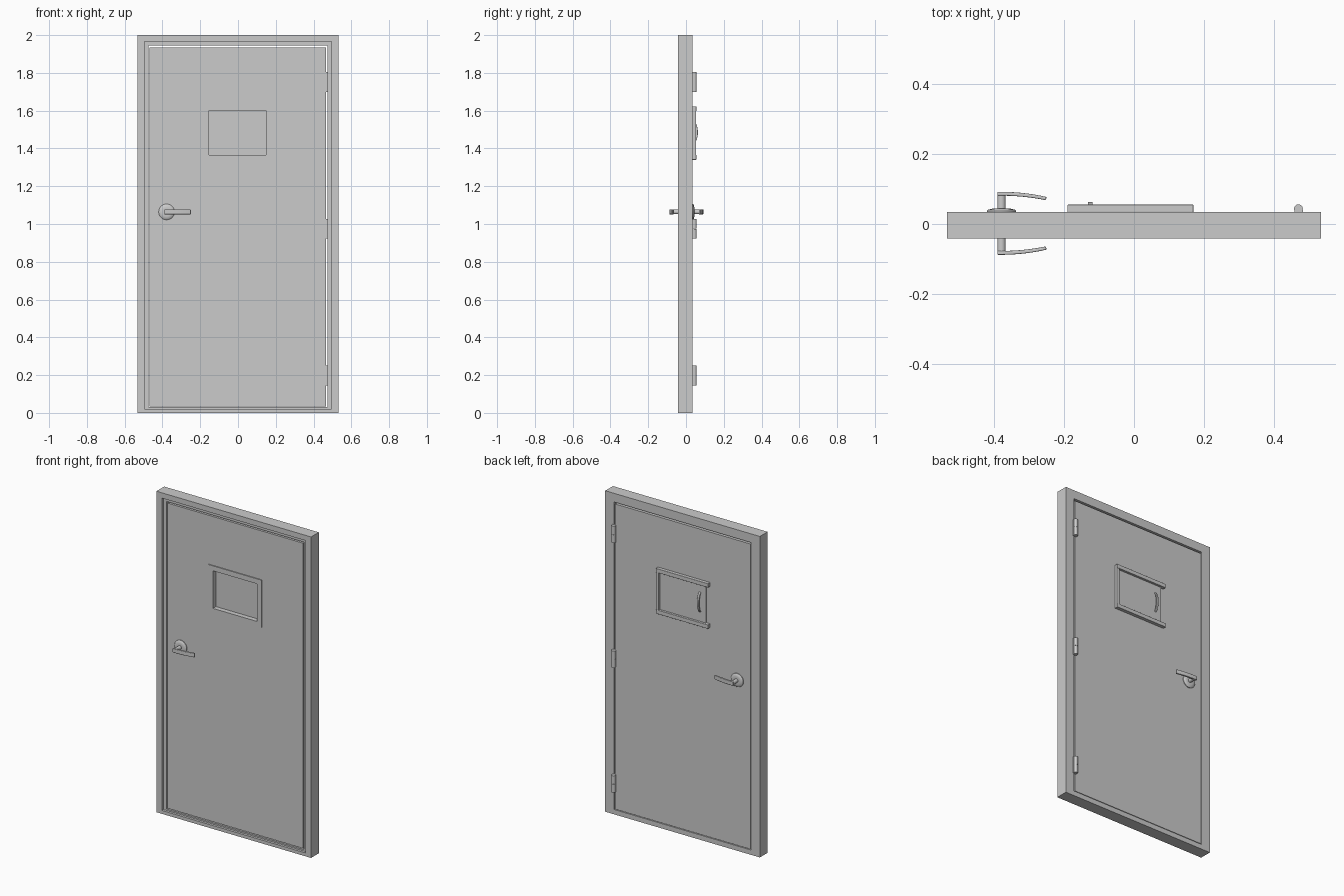
import bpy, bmesh, math
from mathutils import Matrix

if "Cube" in bpy.data.objects:
    bpy.data.objects.remove(bpy.data.objects["Cube"])


def finish(name, bm, bevel=0.0, smooth=False):
    bmesh.ops.recalc_face_normals(bm, faces=bm.faces[:])
    me = bpy.data.meshes.new(name)
    bm.to_mesh(me)
    bm.free()
    ob = bpy.data.objects.new(name, me)
    bpy.context.collection.objects.link(ob)
    if bevel:
        m = ob.modifiers.new("bevel", 'BEVEL')
        m.width, m.segments, m.limit_method = bevel, 3, 'ANGLE'
    if smooth:
        bpy.ops.object.select_all(action='DESELECT')
        ob.select_set(True)
        bpy.context.view_layer.objects.active = ob
        bpy.ops.object.shade_smooth_by_angle(angle=math.radians(35))
    return ob


def rect_ring(name, rings):
    """Closed rectangular frame; each ring is (x0, x1, z0, z1, y)."""
    bm = bmesh.new()
    loops = [[bm.verts.new((x, y, z)) for x, z in ((a, c), (b, c), (b, d), (a, d))]
             for a, b, c, d, y in rings]
    for i, r in enumerate(loops):
        n = loops[(i + 1) % len(loops)]
        for k in range(4):
            j = (k + 1) % 4
            bm.faces.new((r[k], r[j], n[j], n[k]))
    return finish(name, bm)


def box(name, x0, x1, y0, y1, z0, z1, bevel=0.0):
    bm = bmesh.new()
    bmesh.ops.create_cube(bm, size=1)
    for v in bm.verts:
        v.co = ((x0 + x1) / 2 + v.co.x * (x1 - x0),
                (y0 + y1) / 2 + v.co.y * (y1 - y0),
                (z0 + z1) / 2 + v.co.z * (z1 - z0))
    return finish(name, bm, bevel)


def prism(name, pts, vec, bevel=0.0):
    """Extrude a 3D outline along vec."""
    bm = bmesh.new()
    f = bm.faces.new([bm.verts.new(p) for p in pts])
    r = bmesh.ops.extrude_face_region(bm, geom=[f])
    bmesh.ops.translate(bm, vec=vec, verts=[e for e in r['geom'] if isinstance(e, bmesh.types.BMVert)])
    return finish(name, bm, bevel, True)


def lathe_y(name, x, z, profile, n=32):
    """Turn (radius, y) points around a y axis through x, z."""
    bm = bmesh.new()
    rings = [[bm.verts.new((x + r * math.cos(t), y, z + r * math.sin(t)))
              for t in (2 * math.pi * k / n for k in range(n))] for r, y in profile]
    for a, b in zip(rings, rings[1:]):
        for k in range(n):
            j = (k + 1) % n
            bm.faces.new((a[k], a[j], b[j], b[k]))
    bm.faces.new(rings[0])
    bm.faces.new(rings[-1])
    return finish(name, bm, 0, True)


FRONT, BACK = -0.042, 0.034
DF, DB = -0.022, 0.033      # door leaf faces

# stepped frame
rect_ring("door_frame", [
    (-0.533, 0.533, 0, 2, FRONT), (-0.495, 0.495, 0.021, 1.967, FRONT),
    (-0.495, 0.495, 0.021, 1.967, -0.027), (-0.473, 0.473, 0.03, 1.946, -0.027),
    (-0.473, 0.473, 0.03, 1.946, BACK), (-0.533, 0.533, 0, 2, BACK)])

# door leaf with a window opening
W = (-0.153, 0.149, 1.366, 1.6)
D = (-0.469, 0.465, 0.034, 1.935)
rect_ring("door_leaf", [D + (DF,), W + (DF,), W + (DB,), D + (DB,)])

# window trim on the front and pane inside
T = (-0.185, 0.181, 1.335, 1.631)
rect_ring("window_trim", [T + (DF,), T + (DF - 0.006,), W + (DF - 0.006,), W + (DF,)])
box("window_pane", W[0], W[1], 0.002, 0.008, W[2], W[3])

# sliding shutter on the back: rails, end stop, plate, grip
for nm, z in (("upper", 1.597), ("lower", 1.34)):
    box(nm + "_rail", -0.19, 0.17, DB, 0.055, z, z + 0.025, 0.002)
box("shutter_stop", 0.152, 0.17, DB, 0.053, 1.36, 1.60, 0.002)
box("shutter_plate", -0.165, 0.155, DB, 0.041, 1.36, 1.60)
N = 10
outer = [(-0.131, 0.039 + 0.024 * math.sin(math.pi * k / N) ** 0.6, 1.42 + 0.13 * k / N) for k in range(N + 1)]
inner = [(-0.131, 0.038 + 0.015 * math.sin(math.pi * k / N) ** 0.6, 1.428 + 0.114 * k / N) for k in range(N, -1, -1)]
prism("shutter_grip", outer + inner, (0.013, 0, 0), 0.002)

# lever handles on both sides
HX, HZ = -0.378, 1.064
for nm, s, face in (("back", 1, DB), ("front", -1, DF)):
    Y = lambda d: 0.002 + s * d
    lathe_y(nm + "_rosette", HX, HZ, [(0.042, face), (0.042, face + s * 0.004), (0.038, face + s * 0.008),
                                      (0.025, face + s * 0.011), (0.016, face + s * 0.011)])
    lathe_y(nm + "_spindle", HX, HZ, [(0.012, face), (0.012, Y(0.085))], 24)
    top, low = [], []
    for k in range(9):
        t = k / 8
        top.append((-0.39 + 0.141 * t, Y(0.09 - 0.015 * t ** 2.2), HZ - 0.013))
        low.append((-0.39 + 0.138 * t, Y(0.079 - 0.013 * t ** 2.2), HZ - 0.013))
    prism(nm + "_lever", top + low[::-1], (0, 0, 0.026), 0.003)

# hinges: two knuckles and a leaf in the gap
for i, z in enumerate((0.145, 0.922, 1.7)):
    for j in range(2):
        bm = bmesh.new()
        bmesh.ops.create_cone(bm, cap_ends=True, segments=20, radius1=0.0125, radius2=0.0125, depth=0.052,
                              matrix=Matrix.Translation((0.469, 0.0435, z + 0.026 + 0.053 * j)))
        finish(f"hinge_{i}_knuckle_{j}", bm, 0, True)
    box(f"hinge_{i}_leaf", 0.465, 0.473, -0.015, 0.04, z, z + 0.105)
    box(f"hinge_{i}_base", 0.458, 0.482, 0.032, 0.042, z, z + 0.105)
